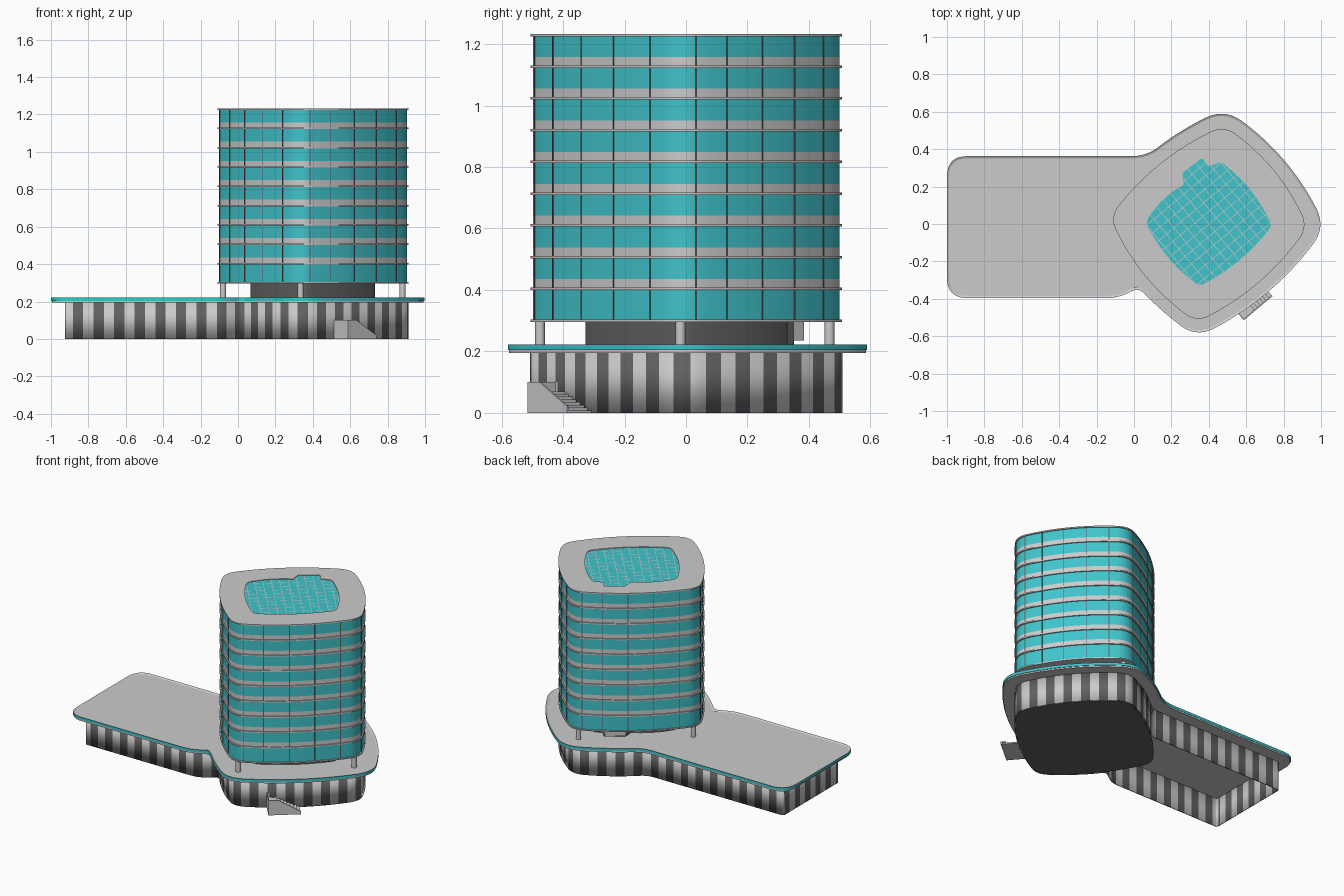
import bpy, bmesh, math
from mathutils import Vector, Matrix

if "Cube" in bpy.data.objects:
    bpy.data.objects.remove(bpy.data.objects["Cube"])


def mat(name, c):
    m = bpy.data.materials.new(name)
    m.diffuse_color = (*c, 1)
    m.use_nodes = True
    m.node_tree.nodes["Principled BSDF"].inputs["Base Color"].default_value = m.diffuse_color
    return m


TEAL = mat("teal_glass", (0.05, 0.55, 0.6))
DARK = mat("dark_grey", (0.12, 0.12, 0.12))
GREY = mat("light_grey", (0.55, 0.55, 0.55))


def outline(corners, k=12):
    """Closed counter-clockwise outline from corners (x, y, rounding, bulge of next side)."""
    n, pts, arcs = len(corners), [], []
    for i in range(n):
        a, b = Vector(corners[i][:2]), Vector(corners[(i + 1) % n][:2])
        d, s = b - a, corners[i][3]
        nr = Vector((d.y, -d.x)).normalized()
        arcs.append((d.length, lambda t, a=a, d=d, s=s, nr=nr: a + d * t + nr * 4 * s * t * (1 - t)))
    for i in range(n):
        c, r = Vector(corners[i][:2]), corners[i][2]
        L, f = arcs[i]
        Lp, fp = arcs[i - 1]
        if r > 0:
            p, q = fp(1 - r / Lp), f(r / L)
            pts += [p * (1 - u) ** 2 + c * 2 * u * (1 - u) + q * u * u for u in [j / 8 for j in range(9)]]
        else:
            pts.append(c)
        if corners[i][3]:
            t0, t1 = r / L, 1 - corners[(i + 1) % n][2] / L
            pts += [f(t0 + (t1 - t0) * j / k) for j in range(1, k)]
    return pts


def scaled(pts, f, c=Vector((0.4, 0))):
    return [c + (p - c) * f for p in pts]


def finish(name, bm, mats=(), smooth=True):
    me = bpy.data.meshes.new(name)
    bm.to_mesh(me)
    bm.free()
    ob = bpy.data.objects.new(name, me)
    bpy.context.collection.objects.link(ob)
    for m in mats:
        me.materials.append(m)
    if smooth:
        bpy.ops.object.select_all(action='DESELECT')
        ob.select_set(True)
        bpy.context.view_layer.objects.active = ob
        bpy.ops.object.shade_smooth_by_angle(angle=math.radians(25))
    return ob


def prism_bm(pts, z0, z1):
    bm = bmesh.new()
    lo = [bm.verts.new((p.x, p.y, z0)) for p in pts]
    hi = [bm.verts.new((p.x, p.y, z1)) for p in pts]
    bm.faces.new(lo[::-1])
    top = bm.faces.new(hi)
    for i in range(len(pts)):
        j = (i + 1) % len(pts)
        bm.faces.new((lo[i], lo[j], hi[j], hi[i]))
    return bm, top


def prism(name, pts, z0, z1, *mats):
    return finish(name, prism_bm(pts, z0, z1)[0], mats)


def box(name, origin, ang, u, v, z, m=None):
    """Box spanning ranges u, v in a frame turned by ang at origin."""
    R = Matrix.Rotation(ang, 2)
    pts = [Vector(origin) + R @ Vector(p) for p in ((u[0], v[0]), (u[1], v[0]), (u[1], v[1]), (u[0], v[1]))]
    return finish(name, prism_bm(pts, *z)[0], (m,) if m else (), False)


tower = outline([(-0.128, 0.037, .07, .055), (0.335, -0.525, .07, .055),
                 (0.928, -0.016, .07, .055), (0.48, 0.525, .07, .055)])
glass = scaled(tower, 0.984)
core = outline([(0.06, 0.01, .03, .03), (0.35, -0.335, .03, .03), (0.74, -0.01, .03, .03),
                (0.465, 0.335, .02, 0), (0.40, 0.31, .01, 0), (0.364, 0.355, .01, 0),
                (0.257, 0.275, .01, 0), (0.262, 0.21, 0, .02)])
roof = outline([(-1, -0.396, .11, 0), (-0.06, -0.396, .09, 0), (0.02, -0.335, .05, .012),
                (0.335, -0.605, .1, .065), (1.022, -0.016, .1, .065), (0.485, 0.613, .1, .02),
                (0.07, 0.363, .08, 0), (-1, 0.363, .11, 0)])
base = outline([(-0.925, -0.313, .02, 0), (-0.085, -0.313, .05, 0), (0.025, -0.236, .03, .02),
                (0.335, -0.525, .07, .055), (0.928, -0.016, .07, .055), (0.48, 0.525, .07, .025),
                (0.093, 0.282, .05, 0), (-0.925, 0.282, .02, 0)])

# podium wall: striped panels, open underneath at the wing
bm = bmesh.new()
W, run, ring = 0.055, 0.0, []
for i, p in enumerate(base):
    q = base[(i + 1) % len(base)]
    L = (q - p).length
    cuts = [0.0] + [k * W - run for k in range(int(run / W) + 1, int((run + L) / W) + 1)]
    for j, c in enumerate(cuts):
        ring.append((p + (q - p) * (c / L), int((run + c + 1e-5) / W) % 2))
    run += L
lo = [bm.verts.new((p.x, p.y, 0)) for p, s in ring]
hi = [bm.verts.new((p.x, p.y, 0.198)) for p, s in ring]
for i, (p, s) in enumerate(ring):
    j = (i + 1) % len(ring)
    bm.faces.new((lo[i], lo[j], hi[j], hi[i])).material_index = s
wall = finish("podium_wall", bm, (GREY, DARK))
mod = wall.modifiers.new("thickness", 'SOLIDIFY')
mod.thickness, mod.offset = 0.006, -1
prism("podium_floor", scaled(tower, 0.985), 0.0, 0.006, DARK)

# podium roof: grey soffit, teal fascia, sunken deck
prism("roof_soffit", scaled(roof, 0.995, Vector((0, 0))), 0.195, 0.204)
bm, top = prism_bm(roof, 0.204, 0.222)
for f in bm.faces:
    f.material_index = int(abs(f.normal.z) < .5 and f is not top)
bm.normal_update()
for f in bm.faces:
    f.material_index = 1 if abs(f.normal.z) < .5 else 0
r = bmesh.ops.inset_region(bm, faces=[top], thickness=0.012, depth=-0.006)
finish("podium_roof", bm, (GREY, TEAL))

# recessed lobby with entrance box, and columns
prism("lobby_core", core, 0.21, 0.30, DARK)
box("lobby_entrance", (0.33, 0.30), math.radians(40), (-.07, .06), (-.06, .06), (0.235, 0.30))
for i, (x, y) in enumerate([(-0.08, 0.035), (0.335, -0.475), (0.88, -0.018), (0.475, 0.467)]):
    bm = bmesh.new()
    bmesh.ops.create_cone(bm, cap_ends=True, segments=20, radius1=.016, radius2=.016, depth=.09,
                          matrix=Matrix.Translation((x, y, 0.258)))
    finish(f"column_{i}", bm)

# tower floors: slab edge, grey spandrel, teal glazing
Z0, H = 0.296, 0.1033
for i in range(9):
    z = Z0 + i * H
    prism(f"floor_slab_{i}", tower, z, z + 0.008)
    g = z + (0.036 if i else 0.008)
    if i:
        prism(f"spandrel_{i}", glass, z + 0.008, g)
    prism(f"glazing_{i}", glass, g, z + H, TEAL)

# vertical mullions spaced around the tower
dist = 0.0
for i, p in enumerate(glass):
    q = glass[(i + 1) % len(glass)]
    dist += (q - p).length
    if dist > 0.12:
        dist = 0
        d = q - p
        box(f"mullion_{i}", p, math.atan2(d.y, d.x), (-.002, .002), (-.0025, .003), (Z0, Z0 + 9 * H), DARK)

# tower roof slab with the skylight opening
cu = bpy.data.curves.new("tower_roof", 'CURVE')
cu.dimensions, cu.fill_mode, cu.extrude = '2D', 'BOTH', 0.004
for pts in (tower, core):
    sp = cu.splines.new('POLY')
    sp.points.add(len(pts) - 1)
    for v, p in zip(sp.points, pts):
        v.co = (p.x, p.y, 0, 1)
    sp.use_cyclic_u = True
ob = bpy.data.objects.new("tower_roof", cu)
bpy.context.collection.objects.link(ob)
ob.location.z = Z0 + 9 * H + 0.003
bpy.ops.object.select_all(action='DESELECT')
ob.select_set(True)
bpy.context.view_layer.objects.active = ob
bpy.ops.object.convert(target='MESH')

# skylight: diagonal grid of teal panes in grey bars
bm = bmesh.new()
bm.faces.new([bm.verts.new((p.x, p.y, Z0 + 9 * H + 0.003)) for p in core])
for ang in (40, 130):
    n = Vector((math.cos(math.radians(ang)), math.sin(math.radians(ang)), 0))
    for k in range(-9, 10):
        bmesh.ops.bisect_plane(bm, geom=bm.verts[:] + bm.edges[:] + bm.faces[:],
                               plane_co=Vector((0.4, 0.0, 0)) + n * (k * 0.052), plane_no=n)
panes = bm.faces[:]
r = bmesh.ops.inset_individual(bm, faces=panes, thickness=0.0025)
for f in r["faces"]:
    f.material_index = 1
finish("skylight", bm, (TEAL, GREY), False)

# outside stair along the front right side
P, A = Vector((0.51, -0.423)), math.radians(40)
box("stair_landing", P, A, (0, .06), (-.12, 0), (0, .07))
for i in range(7):
    box(f"stair_step_{i}", P, A, (.06 + .02 * i, .08 + .02 * i), (-.12, 0), (0, .062 - .009 * i))
box("stair_end_wall", P, A, (0, .006), (-.12, 0), (0, .1))
for name, v in (("stair_outer_wall", -.12), ("stair_inner_wall", -.007)):
    bm = bmesh.new()
    f = bm.faces.new([bm.verts.new((x, v, z)) for x, z in ((0, 0), (.2, 0), (.2, .02), (.06, .1), (0, .1))])
    e = bmesh.ops.extrude_face_region(bm, geom=[f])["geom"]
    bmesh.ops.translate(bm, verts=[g for g in e if isinstance(g, bmesh.types.BMVert)], vec=(0, .007, 0))
    bmesh.ops.recalc_face_normals(bm, faces=bm.faces)
    bm.transform(Matrix.Translation((P.x, P.y, 0)) @ Matrix.Rotation(A, 4, 'Z'))
    finish(name, bm, (), False)
